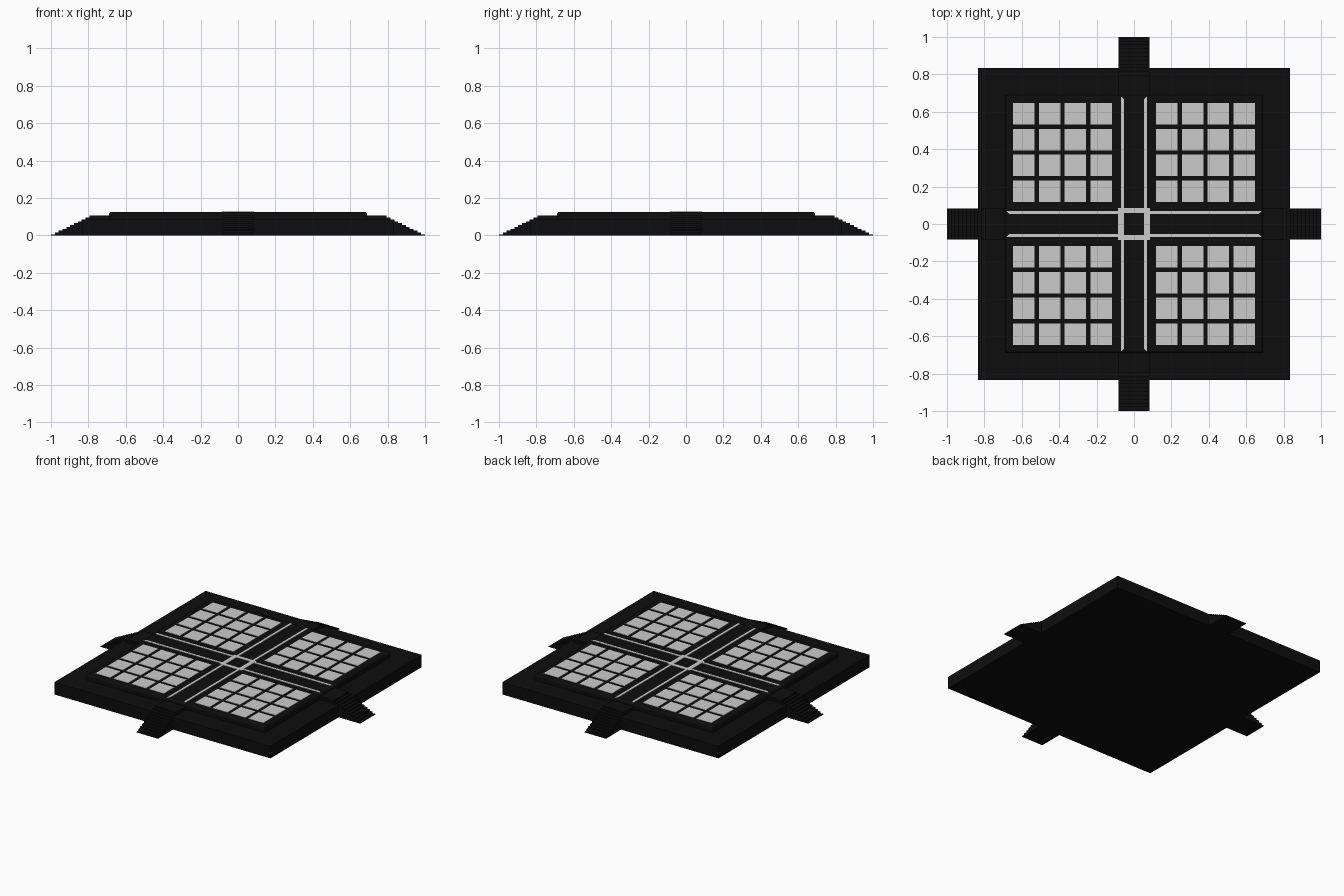
import bpy, bmesh
from math import pi
from mathutils import Matrix

if "Cube" in bpy.data.objects:
    bpy.data.objects.remove(bpy.data.objects["Cube"])


def material(name, c):
    m = bpy.data.materials.new(name)
    m.diffuse_color = (c, c, c, 1)
    m.use_nodes = True
    m.node_tree.nodes["Principled BSDF"].inputs["Base Color"].default_value = m.diffuse_color
    return m


black = material("black", 0.004)


def finish(name, bm, mat=None):
    bmesh.ops.recalc_face_normals(bm, faces=bm.faces)
    me = bpy.data.meshes.new(name)
    bm.to_mesh(me)
    bm.free()
    ob = bpy.data.objects.new(name, me)
    bpy.context.collection.objects.link(ob)
    if mat:
        me.materials.append(mat)
    return ob


def add_box(bm, x0, x1, y0, y1, z0, z1):
    m = (Matrix.Translation(((x0 + x1) / 2, (y0 + y1) / 2, (z0 + z1) / 2))
         @ Matrix.Diagonal((x1 - x0, y1 - y0, z1 - z0, 1)))
    bmesh.ops.create_cube(bm, size=1, matrix=m)


def add_prism(bm, pts, vec):
    f = bm.faces.new([bm.verts.new(p) for p in pts])
    r = bmesh.ops.extrude_face_region(bm, geom=[f], use_keep_orig=True)
    vs = [v for v in r["geom"] if isinstance(v, bmesh.types.BMVert)]
    bmesh.ops.translate(bm, verts=vs, vec=vec)
    return vs


# Base slab
bm = bmesh.new()
add_box(bm, -0.833, 0.833, -0.833, 0.833, 0, 0.085)
finish("base_slab", bm, black)

# Raised platform with softened top edge
bm = bmesh.new()
add_box(bm, -0.69, 0.69, -0.69, 0.69, 0.085, 0.124)
top = [e for e in bm.edges if all(v.co.z > 0.12 for v in e.verts)]
bmesh.ops.bevel(bm, geom=top, offset=0.014, segments=3, profile=0.5, affect='EDGES')
finish("platform", bm, black)

# Stairs on all four sides, one stepped profile each
steps = 11
profile = [(0.685, 0.0), (1.0, 0.0)]
for i in range(steps):
    x = 1.0 - 0.0205 * i
    z = 0.005 + 0.0101 * i
    if i:
        profile.append((x, z - 0.0101))
    profile.append((x, z))
profile.append((0.685, 0.106))
for k, side in enumerate(("right", "back", "left", "front")):
    bm = bmesh.new()
    add_prism(bm, [(x, -0.083, z) for x, z in profile], (0, 0.166, 0))
    bm.transform(Matrix.Rotation(k * pi / 2, 4, 'Z'))
    finish("stairs_" + side, bm, black)

# Square floor tiles, a 4 x 4 block in each quadrant
bm = bmesh.new()
h = 0.0575
for sx in (-1, 1):
    for sy in (-1, 1):
        for i in range(4):
            for j in range(4):
                cx, cy = sx * (0.176 + 0.1377 * i), sy * (0.176 + 0.1377 * j)
                add_box(bm, cx - h, cx + h, cy - h, cy + h, 0.115, 0.126)
finish("floor_tiles", bm)

# Trim strips along the cross-shaped aisle, with mitred, sloped outer ends
bm = bmesh.new()
for k in range(4):
    rot = Matrix.Rotation(k * pi / 2, 4, 'Z')
    for s in (-1, 1):
        pts = [(0.08, s * 0.053, 0.112), (0.672, s * 0.053, 0.112),
               (0.689, s * 0.07, 0.112), (0.08, s * 0.07, 0.112)]
        before = set(bm.verts)
        up = add_prism(bm, pts, (0, 0, 0.014))
        for v in up:
            if v.co.x > 0.5:
                v.co.x -= 0.006
        new = [v for v in bm.verts if v not in before]
        bmesh.ops.transform(bm, matrix=rot, verts=new)
finish("aisle_trim", bm)

# Square frame at the crossing
bm = bmesh.new()
for s in (-1, 1):
    a, b = sorted((s * 0.053, s * 0.085))
    add_box(bm, a, b, -0.085, 0.085, 0.112, 0.1265)
    a, b = sorted((s * 0.058, s * 0.085))
    add_box(bm, -0.053, 0.053, a, b, 0.112, 0.1265)
finish("centre_frame", bm)
